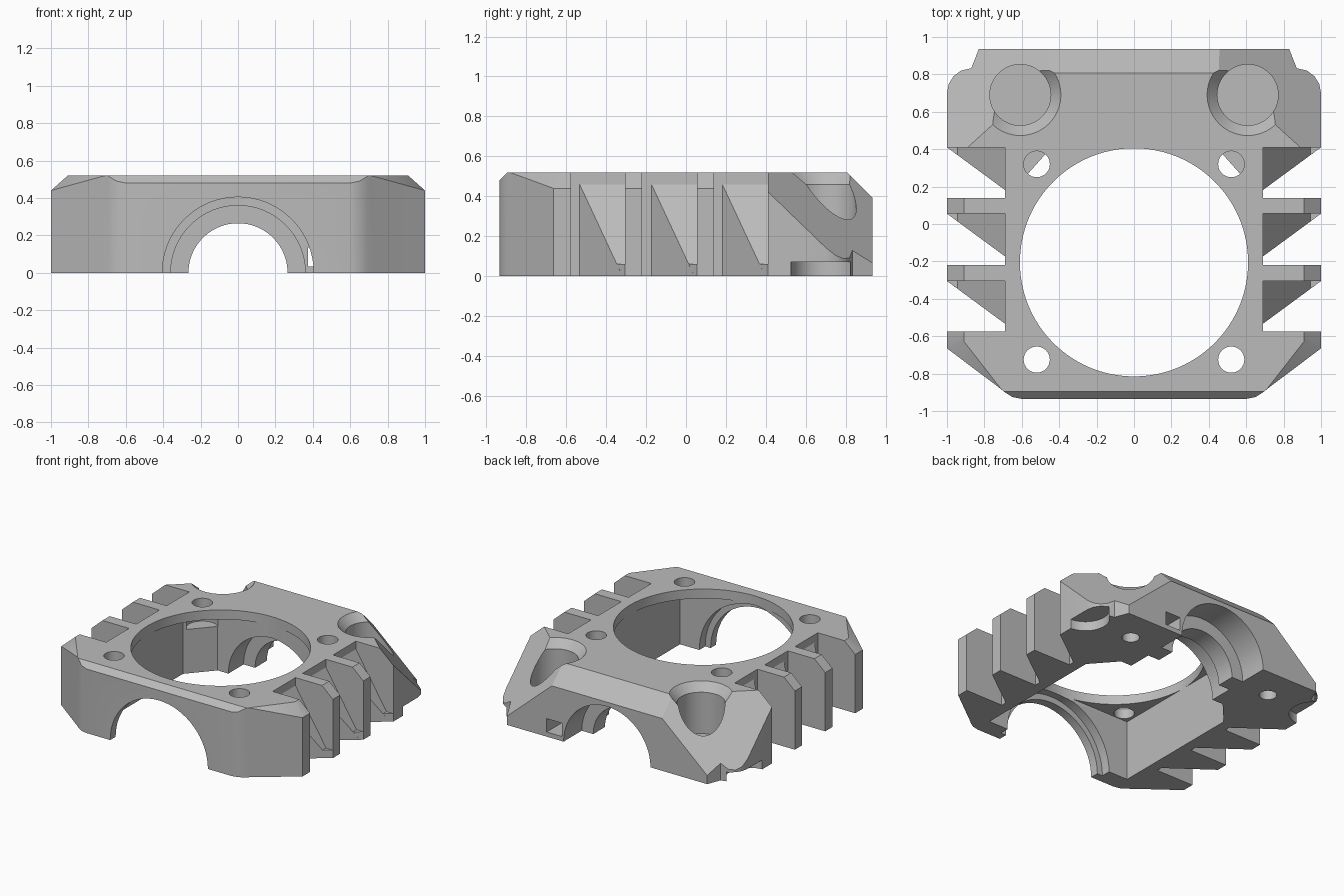
import bpy, bmesh, math
from mathutils import Vector

cube = bpy.data.objects.get("Cube")
if cube:
    bpy.data.objects.remove(cube, do_unlink=True)

grey = bpy.data.materials.new("plain grey")
grey.use_nodes = True
grey.diffuse_color = (0.5, 0.5, 0.5, 1)
grey.node_tree.nodes["Principled BSDF"].inputs["Base Color"].default_value = grey.diffuse_color

H = 0.52   # overall height


def make(name, bm):
    bmesh.ops.recalc_face_normals(bm, faces=bm.faces)
    mesh = bpy.data.meshes.new(name)
    bm.to_mesh(mesh)
    bm.free()
    mesh.materials.append(grey)
    ob = bpy.data.objects.new(name, mesh)
    bpy.context.collection.objects.link(ob)
    return ob


def prism(outline, z0, z1):
    bm = bmesh.new()
    face = bm.faces.new([bm.verts.new((x, y, z0)) for x, y in outline])
    new = bmesh.ops.extrude_face_region(bm, geom=[face])["geom"]
    bmesh.ops.translate(bm, vec=(0, 0, z1 - z0),
                        verts=[v for v in new if isinstance(v, bmesh.types.BMVert)])
    return bm


def slice_off(bm, point, normal):
    # Remove everything beyond a plane and close the cut
    geom = bm.verts[:] + bm.edges[:] + bm.faces[:]
    cut = bmesh.ops.bisect_plane(bm, geom=geom, dist=1e-5, plane_co=point,
                                 plane_no=Vector(normal).normalized(), clear_outer=True)
    edges = [e for e in cut["geom_cut"] if isinstance(e, bmesh.types.BMEdge)]
    open_edges = [e for e in edges if e.is_boundary]
    bmesh.ops.holes_fill(bm, edges=open_edges, sides=0)


def mirrored(half):
    return half + [(-x, y) for x, y in reversed(half)]


def subtract(target, bm):
    cutter = make("cutter", bm)
    cutter.hide_render = True
    mod = target.modifiers.new("cut", "BOOLEAN")
    mod.operation = "DIFFERENCE"
    mod.solver = "EXACT"
    mod.object = cutter
    bpy.context.view_layer.objects.active = target
    bpy.ops.object.modifier_apply(modifier=mod.name)
    bpy.data.objects.remove(cutter, do_unlink=True)


def round_cut(x, y, z0, z1, r0, r1=None, sides=64):
    bm = bmesh.new()
    bmesh.ops.create_cone(bm, cap_ends=True, segments=sides, radius1=r0,
                          radius2=r1 or r0, depth=z1 - z0)
    bmesh.ops.translate(bm, vec=(x, y, (z0 + z1) / 2), verts=bm.verts)
    return bm


def bore(r, y0, y1):
    outline = [(r * math.cos(i * math.tau / 64), r * math.sin(i * math.tau / 64))
               for i in range(64)]
    bm = prism(outline, y0, y1)
    for v in bm.verts:
        v.co = (v.co.x, v.co.z, v.co.y)
    return bm


# Housing: plan outline with two fins on each side
half = [(0.6, -0.935), (0.65, -0.925), (0.69, -0.9), (0.73, -0.868),
        (1, -0.665), (1, -0.575), (0.69, -0.575)]
for y0, y1 in ((-0.305, -0.22), (0.055, 0.14)):
    half += [(0.69, y0), (1, y0), (1, y1), (0.69, y1)]
half += [(0.69, 0.41), (1, 0.41), (1, 0.7), (0.99, 0.75), (0.965, 0.79),
         (0.925, 0.82), (0.87, 0.833), (0.83, 0.935)]
bm = prism(mirrored(half), 0, H)

# Chamfers on the outer edges and the big sloping back corners
slice_off(bm, (0, -0.935, 0.48), (0, -1, 1))
slice_off(bm, (0, 0.935, 0.392), (0, 1, 1))
for s in (-1, 1):
    slice_off(bm, (s * 0.83, 0.93, 0.07), (s, 1.1, 1.14))
    slice_off(bm, (s, -0.665, 0.44), (s * 0.164, -0.128, 0.246))
    slice_off(bm, (s, 0, 0.44), (s * 0.08, 0, 0.09))
housing = make("housing", bm)

# Main round opening and the square cavity under the top plate
cavity = mirrored([(0.61, -0.8), (0.61, 0.22), (0.45, 0.4)])
subtract(housing, prism(cavity, -0.1, 0.45))
subtract(housing, round_cut(0, -0.205, -0.1, 0.7, 0.61, sides=96))

# Stepped shaft bores through the front and back walls
for r, y0, y1 in ((0.405, -1, -0.86), (0.45, -0.87, -0.5), (0.36, 0.3, 0.58),
                  (0.265, 0.5, 0.8), (0.36, 0.72, 1)):
    subtract(housing, bore(r, y0, y1))

# Small slot beside the back bore
subtract(housing, prism([(0.375, 0.3), (0.5, 0.3), (0.5, 1.1), (0.375, 1.1)], 0.035, 0.135))

# Screw holes, screw wells and round recesses under the back corners
for s in (-1, 1):
    for y in (-0.725, 0.32):
        subtract(housing, round_cut(s * 0.52, y, 0.4, 0.7, 0.07, sides=32))
    subtract(housing, round_cut(s * 0.52, 0.32, 0.33, 0.45, 0.11, sides=32))
    subtract(housing, round_cut(s * 0.608, 0.69, 0.15, 0.7, 0.163))
    subtract(housing, round_cut(s * 0.608, 0.69, 0.46, 0.54, 0.163, 0.235))
    subtract(housing, round_cut(s * 0.608, 0.69, -0.1, 0.07, 0.06, sides=32))
    subtract(housing, round_cut(s * 1.01, 0.69, -0.1, 0.07, 0.165))

# Sloping gussets in front of each fin, each with a low toe at the tip
for s, side in ((1, "left"), (-1, "right")):
    for n, y in enumerate((-0.305, 0.055, 0.41)):
        bm = prism([(s * 0.68, y + 0.002), (s * 0.68, y - 0.235),
                    (s * 0.69, y - 0.228), (s, y), (s, y + 0.002)], 0, H)
        slice_off(bm, (s * 0.69, y, 0.46), (s * 0.41, 0, 0.26))
        make(f"{side}_gusset_{n + 1}", bm)
        toe = prism([(s * 0.93, y + 0.002), (s * 0.93, y - 0.051), (s, y), (s, y + 0.002)],
                    0, 0.06)
        make(f"{side}_gusset_toe_{n + 1}", toe)

# Smooth curved walls while keeping the edges sharp
bpy.ops.object.select_all(action="DESELECT")
housing.select_set(True)
bpy.context.view_layer.objects.active = housing
bpy.ops.object.shade_smooth_by_angle(angle=math.radians(25))
